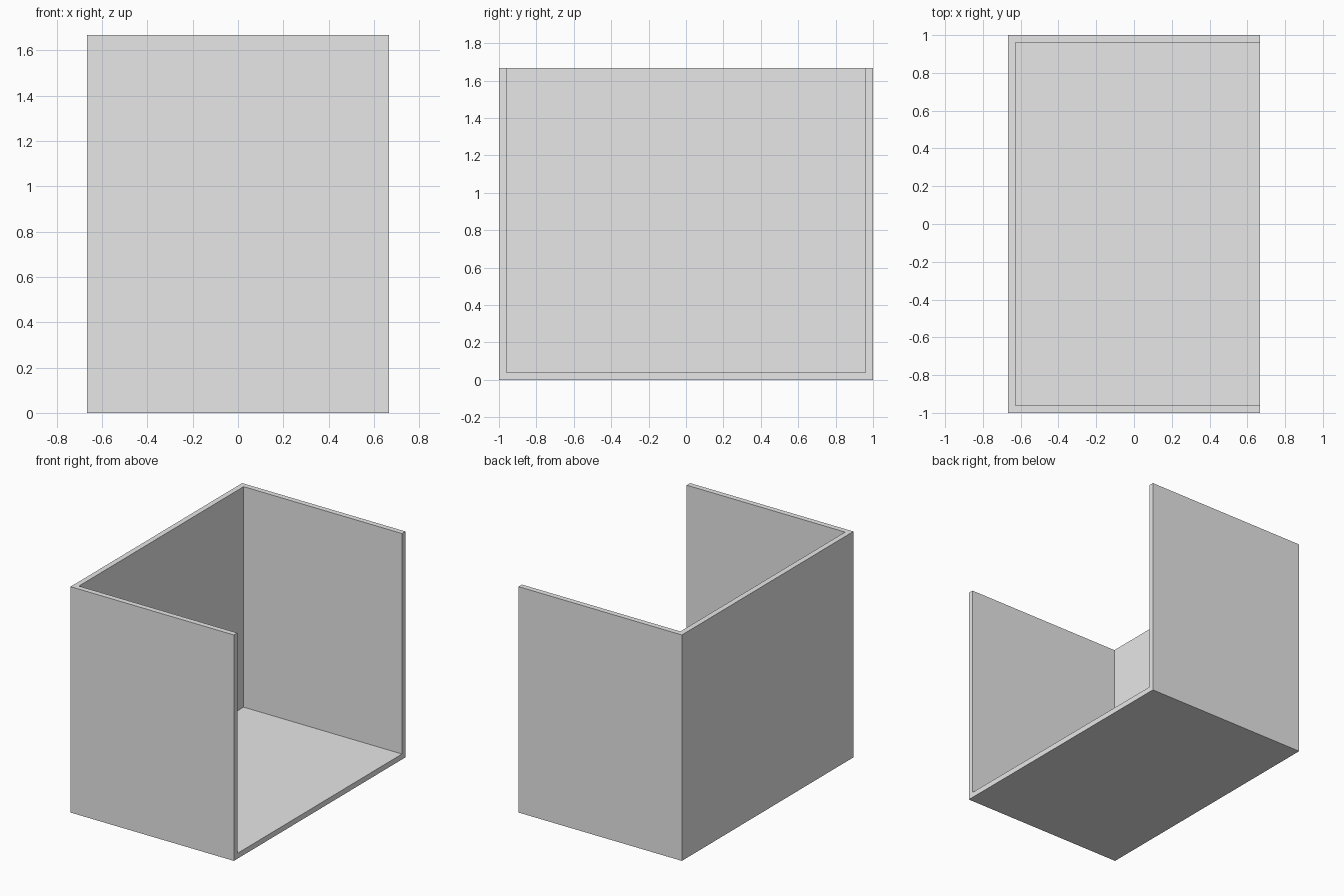
import bpy
import bmesh
from mathutils import Matrix

WIDTH, DEPTH, HEIGHT, WALL = 1.333, 2.0, 1.667, 0.04

default = bpy.data.objects.get("Cube")
if default:
    bpy.data.objects.remove(default, do_unlink=True)

# Plain grey material
grey = bpy.data.materials.new("light grey")
grey.use_nodes = True
colour = (0.8, 0.8, 0.8, 1)
grey.diffuse_color = colour
grey.node_tree.nodes["Principled BSDF"].inputs["Base Color"].default_value = colour

# Box shell: floor, front, back and one side; open at the top and at +x
bm = bmesh.new()
bmesh.ops.create_cube(bm, size=1, matrix=Matrix.Translation((0, 0, HEIGHT / 2))
                      @ Matrix.Diagonal((WIDTH, DEPTH, HEIGHT, 1)))
bm.normal_update()
open_sides = [f for f in bm.faces if f.normal.z > 0.5 or f.normal.x > 0.5]
bmesh.ops.delete(bm, geom=open_sides, context='FACES')
mesh = bpy.data.meshes.new("open_box")
bm.to_mesh(mesh)
bm.free()
mesh.materials.append(grey)
box = bpy.data.objects.new("open_box", mesh)
bpy.context.collection.objects.link(box)

# Wall thickness, grown inwards
shell = box.modifiers.new("wall_thickness", 'SOLIDIFY')
shell.thickness = WALL
shell.offset = -1
shell.use_even_offset = True
shell.use_quality_normals = True
